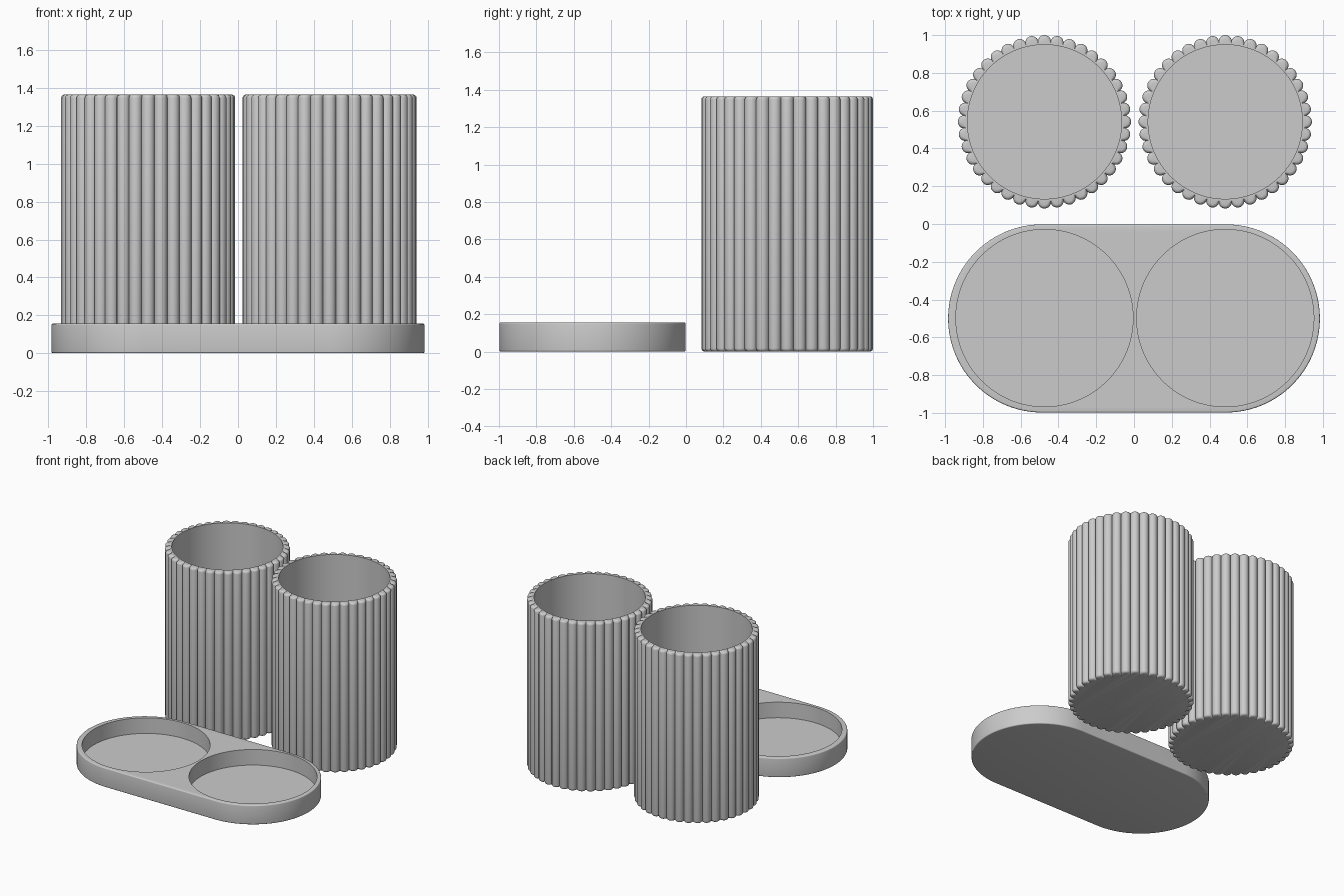
import bpy, bmesh
from math import sin, cos, pi, asin, atan2, sqrt, radians

default = bpy.data.objects.get("Cube")
if default:
    bpy.data.objects.remove(default, do_unlink=True)

grey = bpy.data.materials.new("plain grey")
grey.use_nodes = True
colour = (0.6, 0.6, 0.6, 1)
grey.diffuse_color = colour
grey.node_tree.nodes["Principled BSDF"].inputs["Base Color"].default_value = colour


def loft(name, rings, location):
    """Skin a stack of (outline, z) rings and cap both ends."""
    bm = bmesh.new()
    loops = [[bm.verts.new((x, y, z)) for x, y in outline] for outline, z in rings]
    for a, b in zip(loops, loops[1:]):
        n = len(a)
        for i in range(n):
            j = (i + 1) % n
            bm.faces.new((a[i], a[j], b[j], b[i]))
    bm.faces.new(loops[0][::-1])
    bm.faces.new(loops[-1])
    bmesh.ops.recalc_face_normals(bm, faces=bm.faces[:])
    mesh = bpy.data.meshes.new(name)
    bm.to_mesh(mesh)
    bm.free()
    mesh.materials.append(grey)
    obj = bpy.data.objects.new(name, mesh)
    obj.location = location
    bpy.context.collection.objects.link(obj)
    return obj


def activate(obj):
    bpy.ops.object.select_all(action="DESELECT")
    obj.select_set(True)
    bpy.context.view_layer.objects.active = obj


def smooth(obj):
    activate(obj)
    bpy.ops.object.shade_smooth_by_angle(angle=radians(30))


def rounded_levels(height, bevel, steps=4):
    """(inset, z) pairs for a wall with rounded bottom and top edges."""
    arc = [i / steps * pi / 2 for i in range(steps + 1)]
    low = [(bevel * (1 - sin(t)), bevel * (1 - cos(t))) for t in arc]
    return low + [(d, height - z) for d, z in reversed(low)]


# Ribbed cups: a ring of rods merged around a hollow core
RIBS, RING, ROD, CORE, BORE = 40, 0.424, 0.035, 0.42, 0.408
CUP_HEIGHT, FLOOR = 1.365, 0.03
half = pi / RIBS
edge = asin(RING * sin(half) / ROD)
STEPS = 10
offsets = []
for i in range(STEPS):
    t = edge * (2 * i / STEPS - 1)
    offsets.append(-half if i == 0 else atan2(ROD * sin(t), RING + ROD * cos(t)))
angles = [(k * 2 * half + d, d) for k in range(RIBS) for d in offsets]


def ribbed(inset):
    points = []
    for a, d in angles:
        under = (ROD - inset) ** 2 - (RING * sin(d)) ** 2
        r = max(CORE, RING * cos(d) + sqrt(under)) if under > 0 else CORE
        points.append((r * cos(a), r * sin(a)))
    return points


def circle(r):
    return [(r * cos(a), r * sin(a)) for a, d in angles]


CENTRES = {"right": -0.474, "left": 0.483}
for side, x in CENTRES.items():
    rings = [(ribbed(d), z) for d, z in rounded_levels(CUP_HEIGHT, 0.018)]
    rings += [(circle(BORE), CUP_HEIGHT), (circle(BORE), FLOOR)]
    smooth(loft(side + "_ribbed_cup", rings, (x, 0.541, 0)))


# Tray: pill-shaped slab with two round recesses
def pill(inset, radius=0.498, reach=0.486, n=64):
    points = []
    for s in (1, -1):
        for i in range(n + 1):
            a = pi * (i / n - 0.5)
            r = radius - inset
            points.append((s * (reach + r * cos(a)), s * r * sin(a)))
    return points


TRAY_Y = -0.5
tray = loft("tray", [(pill(d), z) for d, z in rounded_levels(0.156, 0.008)],
            (0, TRAY_Y, 0))
for side, x in CENTRES.items():
    bpy.ops.mesh.primitive_cylinder_add(vertices=128, radius=0.469, depth=0.4,
                                        location=(x, TRAY_Y + 0.002, FLOOR + 0.2))
    cutter = bpy.context.object
    cutter.name = side + "_recess_cutter"
    cutter.hide_render = True
    cutter.data.materials.append(grey)
    cut = tray.modifiers.new(side + "_recess", "BOOLEAN")
    cut.operation = "DIFFERENCE"
    cut.solver = "EXACT"
    cut.object = cutter
    activate(tray)
    bpy.ops.object.modifier_apply(modifier=cut.name)
    bpy.data.objects.remove(cutter, do_unlink=True)
smooth(tray)
